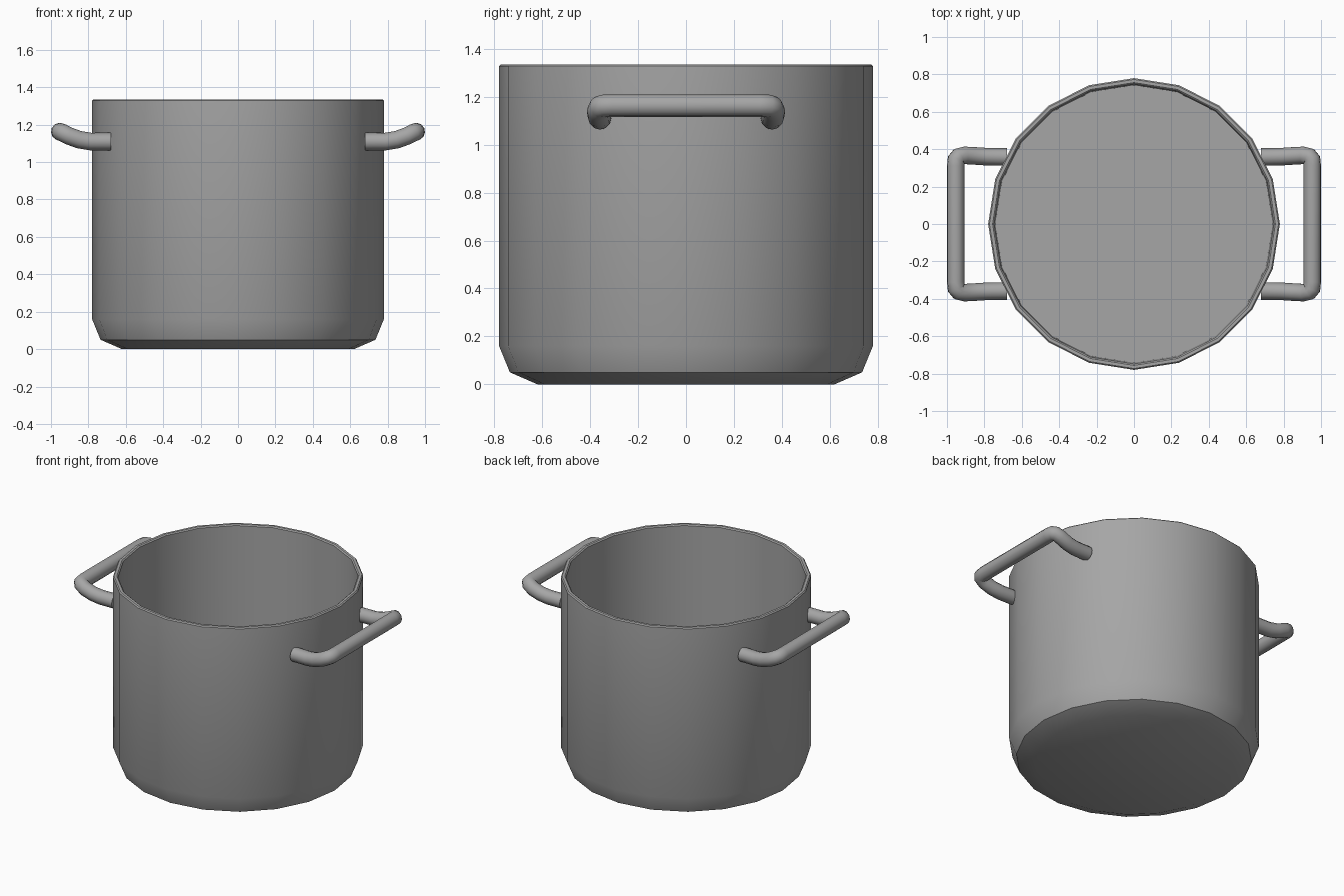
import bpy
import bmesh
from math import cos, sin, pi, radians

cube = bpy.data.objects.get("Cube")
if cube:
    bpy.data.objects.remove(cube, do_unlink=True)

SIDES = 20

steel = bpy.data.materials.new("steel grey")
steel.use_nodes = True
steel.diffuse_color = (0.38, 0.38, 0.38, 1)
steel.node_tree.nodes["Principled BSDF"].inputs["Base Color"].default_value = steel.diffuse_color


def finish(obj):
    """Select the object, give it the material and smooth its shallow edges."""
    bpy.ops.object.select_all(action="DESELECT")
    bpy.context.view_layer.objects.active = obj
    obj.select_set(True)
    if obj.type == "CURVE":
        bpy.ops.object.convert(target="MESH")
        obj = bpy.context.object
    obj.data.materials.clear()
    obj.data.materials.append(steel)
    bpy.ops.object.shade_smooth_by_angle(angle=radians(35))


def lathe(name, profile):
    """Revolve a (radius, height) profile and cap both ends."""
    bm = bmesh.new()
    rings = [[bm.verts.new((r * cos(2 * pi * i / SIDES), r * sin(2 * pi * i / SIDES), z))
              for i in range(SIDES)] for r, z in profile]
    for low, high in zip(rings, rings[1:]):
        for i in range(SIDES):
            j = (i + 1) % SIDES
            bm.faces.new((low[i], low[j], high[j], high[i]))
    bm.faces.new(rings[0])
    bm.faces.new(rings[-1])
    bmesh.ops.recalc_face_normals(bm, faces=bm.faces)
    mesh = bpy.data.meshes.new(name)
    bm.to_mesh(mesh)
    bm.free()
    obj = bpy.data.objects.new(name, mesh)
    bpy.context.collection.objects.link(obj)
    finish(obj)


def tube(name, points, radius):
    """Sweep a round bar along a path."""
    curve = bpy.data.curves.new(name, "CURVE")
    curve.dimensions = "3D"
    curve.bevel_depth = radius
    curve.bevel_resolution = 4
    curve.use_fill_caps = True
    spline = curve.splines.new("POLY")
    spline.points.add(len(points) - 1)
    for point, co in zip(spline.points, points):
        point.co = (*co, 1)
    obj = bpy.data.objects.new(name, curve)
    bpy.context.collection.objects.link(obj)
    finish(obj)


# Pot body: chamfered base, outer wall, thin rim, inner wall and floor
lathe("pot_body", [(0.62, 0), (0.735, 0.05), (0.78, 0.16), (0.78, 1.328),
                   (0.773, 1.335), (0.756, 1.335), (0.748, 1.328), (0.742, 0.1)])

# Handles: half a path, mirrored front to back, then one per side
half = [(0.68, 0.358, 1.11), (0.79, 0.36, 1.11), (0.85, 0.364, 1.12),
        (0.905, 0.367, 1.14), (0.938, 0.36, 1.157), (0.951, 0.345, 1.162),
        (0.953, 0.31, 1.163)]
path = half + [(x, -y, z) for x, y, z in reversed(half)]
for name, side in (("left_handle", 1), ("right_handle", -1)):
    tube(name, [(side * x, y, z) for x, y, z in path], 0.047)
